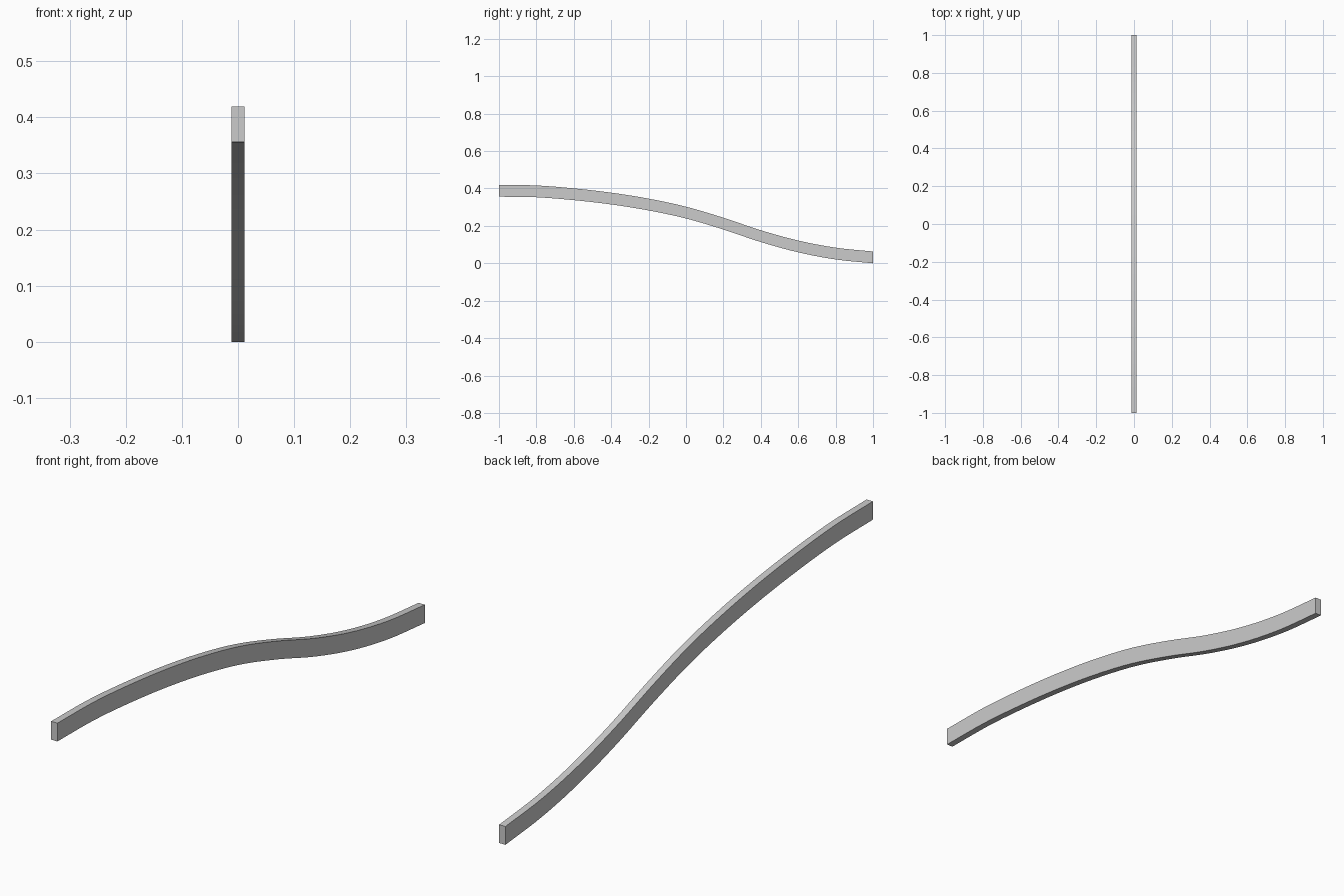
import bpy, bmesh
from mathutils import Vector

if "Cube" in bpy.data.objects:
    bpy.data.objects.remove(bpy.data.objects["Cube"])

# Centre line of the bar in the side view (y, z)
PATH = [(-1, .3885), (-.8, .3855), (-.6, .370), (-.4, .347), (-.2, .315), (0, .272),
        (.2, .213), (.4, .146), (.6, .091), (.8, .053), (1, .0325)]
HALF_HEIGHT, HALF_WIDTH, STEPS = .0315, .012, 5


def smooth_path(points, steps):
    p = [Vector(q) for q in points]
    p = [2 * p[0] - p[1]] + p + [2 * p[-1] - p[-2]]
    out = []
    for a, b, c, d in zip(p, p[1:], p[2:], p[3:]):
        for i in range(steps):
            t = i / steps
            out.append(.5 * (2 * b + (c - a) * t + (2 * a - 5 * b + 4 * c - d) * t**2
                             + (3 * b - a - 3 * c + d) * t**3))
    return out + [p[-2]]


# Rectangular section swept along the wave, with upright end faces
bm = bmesh.new()
rings = [[bm.verts.new((x * HALF_WIDTH, y, z + s * HALF_HEIGHT))
          for x, s in ((-1, -1), (1, -1), (1, 1), (-1, 1))]
         for y, z in smooth_path(PATH, STEPS)]
for a, b in zip(rings, rings[1:]):
    for i in range(4):
        j = (i + 1) % 4
        bm.faces.new((a[i], a[j], b[j], b[i]))
bm.faces.new(rings[0][::-1])
bm.faces.new(rings[-1])
bmesh.ops.recalc_face_normals(bm, faces=bm.faces)
low = min(v.co.z for v in bm.verts)
bmesh.ops.translate(bm, verts=bm.verts, vec=(0, 0, -low))
mesh = bpy.data.meshes.new("curved_bar")
bm.to_mesh(mesh)
bm.free()
bar = bpy.data.objects.new("curved_bar", mesh)
bpy.context.collection.objects.link(bar)

# Smooth long faces, crisp edges
bpy.context.view_layer.objects.active = bar
bar.select_set(True)
bpy.ops.object.shade_smooth_by_angle()
